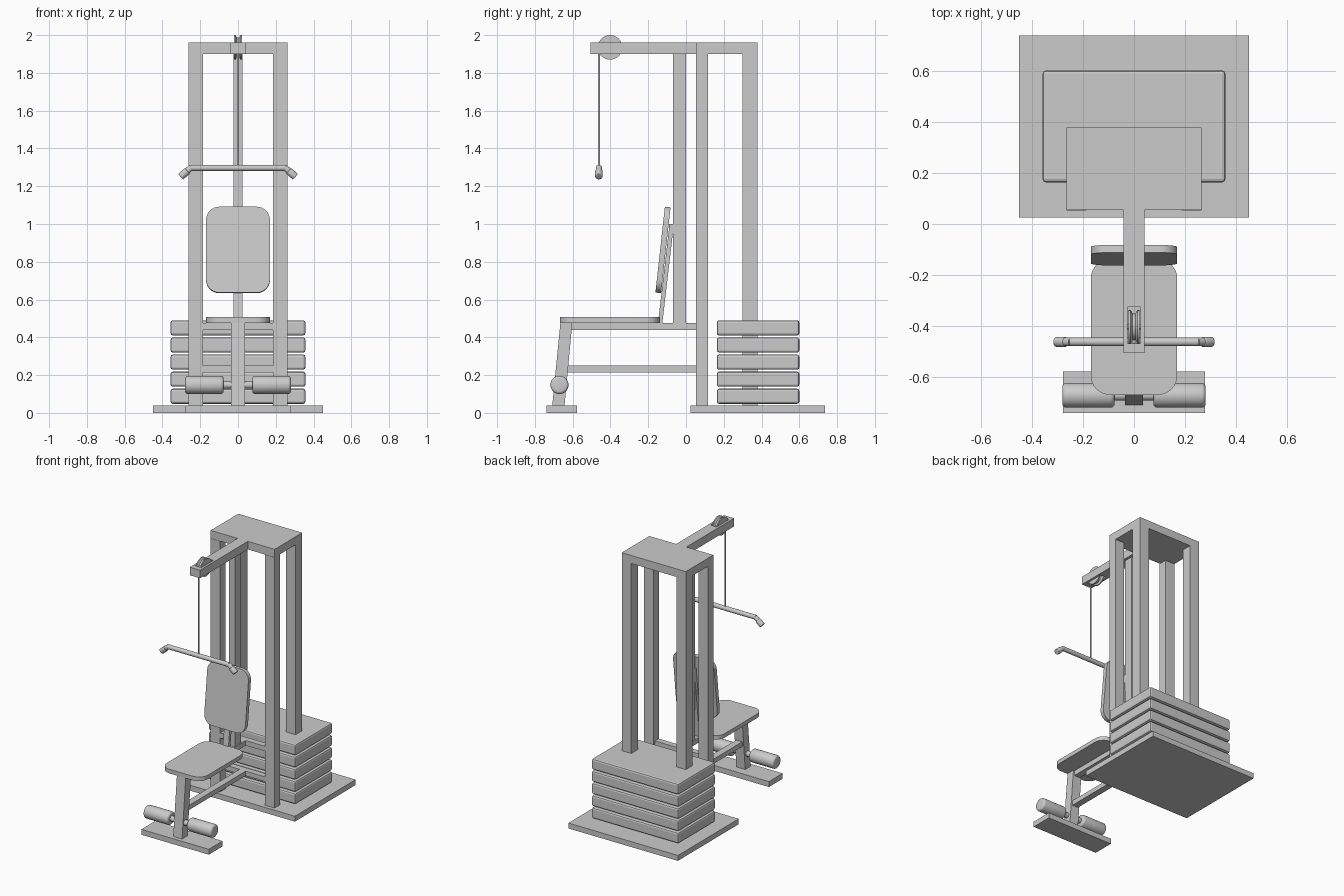
import bpy, bmesh
from math import cos, sin, pi, radians, tau
from mathutils import Vector, Matrix

if "Cube" in bpy.data.objects:
    bpy.data.objects.remove(bpy.data.objects["Cube"])


def finish(name, bm, smooth=False):
    bmesh.ops.recalc_face_normals(bm, faces=bm.faces)
    me = bpy.data.meshes.new(name)
    bm.to_mesh(me)
    bm.free()
    ob = bpy.data.objects.new(name, me)
    bpy.context.collection.objects.link(ob)
    if smooth:
        bpy.ops.object.select_all(action='DESELECT')
        ob.select_set(True)
        bpy.context.view_layer.objects.active = ob
        bpy.ops.object.shade_smooth_by_angle(angle=radians(35))
    return ob


def prism(name, outline, direction, smooth=False):
    """Extrude a planar outline of 3D points along a vector."""
    bm = bmesh.new()
    face = bm.faces.new([bm.verts.new(p) for p in outline])
    out = bmesh.ops.extrude_face_region(bm, geom=[face])
    moved = [v for v in out['geom'] if isinstance(v, bmesh.types.BMVert)]
    bmesh.ops.translate(bm, verts=moved, vec=direction)
    return finish(name, bm, smooth)


def box(name, x, y, z, bevel=0):
    ob = prism(name, [(x[0], y[0], z[0]), (x[1], y[0], z[0]),
                      (x[1], y[1], z[0]), (x[0], y[1], z[0])], (0, 0, z[1] - z[0]))
    if bevel:
        mod = ob.modifiers.new("bevel", 'BEVEL')
        mod.width, mod.segments = bevel, 2
    return ob


def side_bar(name, yz, half):
    """Bar centred on x = 0 with its side profile given in y, z."""
    return prism(name, [(-half, y, z) for y, z in yz], (2 * half, 0, 0))


def pad(name, w, h, r, thick):
    """Rounded rectangle in the xy plane, resting on z = 0."""
    pts = []
    for i, (sx, sy) in enumerate([(1, 1), (-1, 1), (-1, -1), (1, -1)]):
        for k in range(9):
            a = (i + k / 8) * pi / 2
            pts.append((sx * (w / 2 - r) + r * cos(a), sy * (h / 2 - r) + r * sin(a), 0))
    return prism(name, pts, (0, 0, thick), True)


def lathe(name, profile, origin, axis=(1, 0, 0), n=32):
    """Revolve (distance along axis, radius) points around an axis."""
    bm = bmesh.new()
    rings = [[bm.verts.new((r * cos(tau * i / n), r * sin(tau * i / n), d)) for i in range(n)]
             for d, r in profile]
    for a, b in zip(rings, rings[1:]):
        for i in range(n):
            bm.faces.new((a[i], a[(i + 1) % n], b[(i + 1) % n], b[i]))
    bm.faces.new(rings[0])
    bm.faces.new(rings[-1])
    rot = Vector((0, 0, 1)).rotation_difference(Vector(axis)).to_matrix().to_4x4()
    bm.transform(Matrix.Translation(origin) @ rot)
    return finish(name, bm, True)


def rod(name, a, b, r, soft=0, n=24):
    d = Vector(b) - Vector(a)
    L = d.length
    prof = [(0, r), (L, r)]
    if soft:
        arc = [(soft - soft * cos(t * pi / 8), r - soft + soft * sin(t * pi / 8)) for t in range(5)]
        prof = arc + [(L - x, q) for x, q in reversed(arc)]
    return lathe(name, prof, a, d, n)


# Floor plates
box("base_plate", (-.45, .45), (.025, .737), (0, .04))
box("front_foot_plate", (-.277, .277), (-.738, -.577), (0, .04))

# Four uprights and the central post
for side, s in (("left", -1), ("right", 1)):
    x = sorted((s * .185, s * .263))
    box(f"{side}_front_upright", x, (.053, .116), (.04, 1.9))
    box(f"{side}_rear_upright", x, (.3, .378), (.04, 1.9))
box("central_post", (-.023, .023), (-.07, 0), (.44, 1.9))

# Top plate with overhead arm, slotted for the pulley
top = prism("top_plate_and_arm",
            [(x, y, 1.9) for x, y in [(-.263, .378), (-.263, .055), (-.042, .055), (-.042, -.505),
                                      (.042, -.505), (.042, .055), (.263, .055), (.263, .378)]],
            (0, 0, .06))
slot = box("pulley_slot_cutter", (-.026, .026), (-.467, -.325), (1.8, 2.1))
slot.hide_render = True
slot.hide_set(True)
cut = top.modifiers.new("slot", 'BOOLEAN')
cut.operation, cut.object, cut.solver = 'DIFFERENCE', slot, 'EXACT'

# Pulley, axle and cable
lathe("pulley", [(-.021, .045), (-.021, .065), (-.013, .065), (-.005, .052),
                 (.005, .052), (.013, .065), (.021, .065), (.021, .045)], (0, -.402, 1.935))
rod("pulley_axle", (-.035, -.402, 1.935), (.035, -.402, 1.935), .01)
rod("cable", (0, -.461, 1.95), (0, -.461, 1.3), .006, n=12)

# Pull bar with bent grips
rod("pull_bar", (-.252, -.461, 1.297), (.252, -.461, 1.297), .0165)
for side, s in (("left", -1), ("right", 1)):
    rod(f"{side}_bar_bend", (s * .246, -.461, 1.3), (s * .285, -.461, 1.268), .0165)
    rod(f"{side}_bar_grip", (s * .268, -.461, 1.281), (s * .304, -.461, 1.25), .02, .004)

# Weight stack
for i in range(5):
    z = .048 + .0905 * i
    box(f"weight_{i + 1}", (-.357, .357), (.163, .6), (z, z + .08), .012)

# Seat frame
for name, z0, z1, y0 in (("upper", .44, .477, -.63), ("lower", .215, .25, -.65)):
    box(f"{name}_seat_beam", (-.025, .025), (y0, .06), (z0, z1))
    box(f"{name}_cross_bar", (-.19, .19), (.055, .1), (z0, z1))
side_bar("front_leg", [(-.708, .04), (-.643, .04), (-.602, .477), (-.665, .477)], .036)
side_bar("backrest_support", [(-.15, .46), (-.127, .46), (-.064, 1.0), (-.087, 1.0)], .023)
box("backrest_bracket", (-.023, .023), (-.09, -.065), (.955, 1.0))

# Seat and backrest pads
seat = pad("seat", .338, .53, .075, .03)
seat.location = (0, -.403, .477)
back = pad("backrest", .338, .457, .07, .03)
back.rotation_euler = (radians(90 - 6.3), 0, 0)
back.location = (0, -.107, .861)

# Leg rollers
rod("roller_axle", (-.1, -.67, .148), (.1, -.67, .148), .02)
for side, s in (("left", -1), ("right", 1)):
    rod(f"{side}_roller", (s * .076, -.67, .148), (s * .28, -.67, .148), .048, .015, 32)
